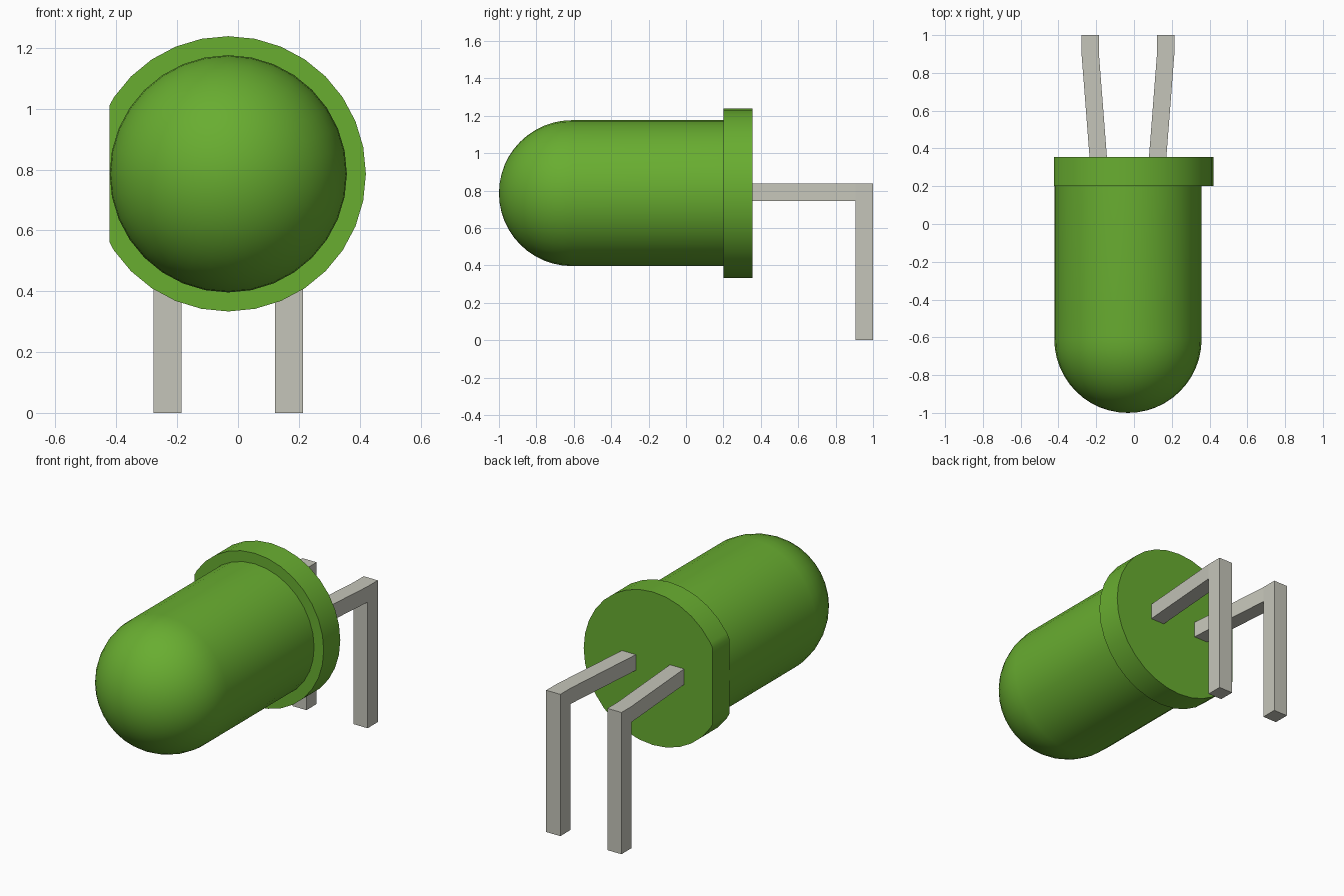
import bpy, bmesh, math
from mathutils import Vector

if "Cube" in bpy.data.objects:
    bpy.data.objects.remove(bpy.data.objects["Cube"], do_unlink=True)

CX, CZ = -0.032, 0.786      # axis of the bulb
R, RIM = 0.39, 0.4525       # bulb and flange radii
SEGMENTS = 32


def material(name, color):
    mat = bpy.data.materials.new(name)
    mat.use_nodes = True
    mat.diffuse_color = color
    mat.node_tree.nodes["Principled BSDF"].inputs["Base Color"].default_value = color
    return mat


def finish(bm, name, mat):
    bmesh.ops.recalc_face_normals(bm, faces=bm.faces)
    mesh = bpy.data.meshes.new(name)
    bm.to_mesh(mesh)
    bm.free()
    mesh.materials.append(mat)
    obj = bpy.data.objects.new(name, mesh)
    bpy.context.collection.objects.link(obj)
    return obj


green = material("green plastic", (0.14, 0.42, 0.03, 1))
metal = material("grey metal", (0.56, 0.56, 0.49, 1))

# Bulb: dome, barrel and flange turned as one profile of (radius, y)
steps = 12
profile = [(R * math.sin(a), -0.61 - R * math.cos(a))
           for a in (i * math.pi / 2 / steps for i in range(steps + 1))]
profile += [(R, 0.2), (RIM, 0.2), (RIM, 0.355), (0, 0.355)]

bm = bmesh.new()
verts = [bm.verts.new((CX + r, y, CZ)) for r, y in profile]
edges = [bm.edges.new(pair) for pair in zip(verts, verts[1:])]
bmesh.ops.spin(bm, geom=verts + edges, cent=(CX, 0, CZ), axis=(0, 1, 0),
               angle=math.tau, steps=SEGMENTS, use_duplicate=False)
bmesh.ops.remove_doubles(bm, verts=bm.verts, dist=0.0001)

# Flat side of the flange
bmesh.ops.bisect_plane(bm, geom=bm.verts[:] + bm.edges[:] + bm.faces[:],
                       plane_co=(CX - R - 0.001, 0, 0), plane_no=(-1, 0, 0),
                       clear_outer=True)
bmesh.ops.holes_fill(bm, edges=[e for e in bm.edges if e.is_boundary], sides=0)
bulb = finish(bm, "bulb", green)
bpy.ops.object.select_all(action='DESELECT')
bulb.select_set(True)
bpy.context.view_layer.objects.active = bulb
bpy.ops.object.shade_smooth_by_angle(angle=math.radians(30))

# Legs: bent square wires that splay apart behind the flange
outline = [(0.35, 0.745), (0.905, 0.745), (0.905, 0), (1, 0),
           (1, 0.838), (0.905, 0.838), (0.35, 0.838)]


def leg(name, side):
    bm = bmesh.new()
    sides = []
    for half in (-0.046, 0.046):
        ring = []
        for y, z in outline:
            splay = 0.157 if y < 0.5 else 0.2
            ring.append(bm.verts.new(Vector((CX + side * splay + half, y, z))))
        bm.faces.new([ring[i] for i in (0, 1, 5, 6)])
        bm.faces.new(ring[1:6])
        sides.append(ring)
    a, b = sides
    for i in range(len(a)):
        j = (i + 1) % len(a)
        bm.faces.new((a[i], a[j], b[j], b[i]))
    finish(bm, name, metal)


leg("left_leg", 1)
leg("right_leg", -1)
